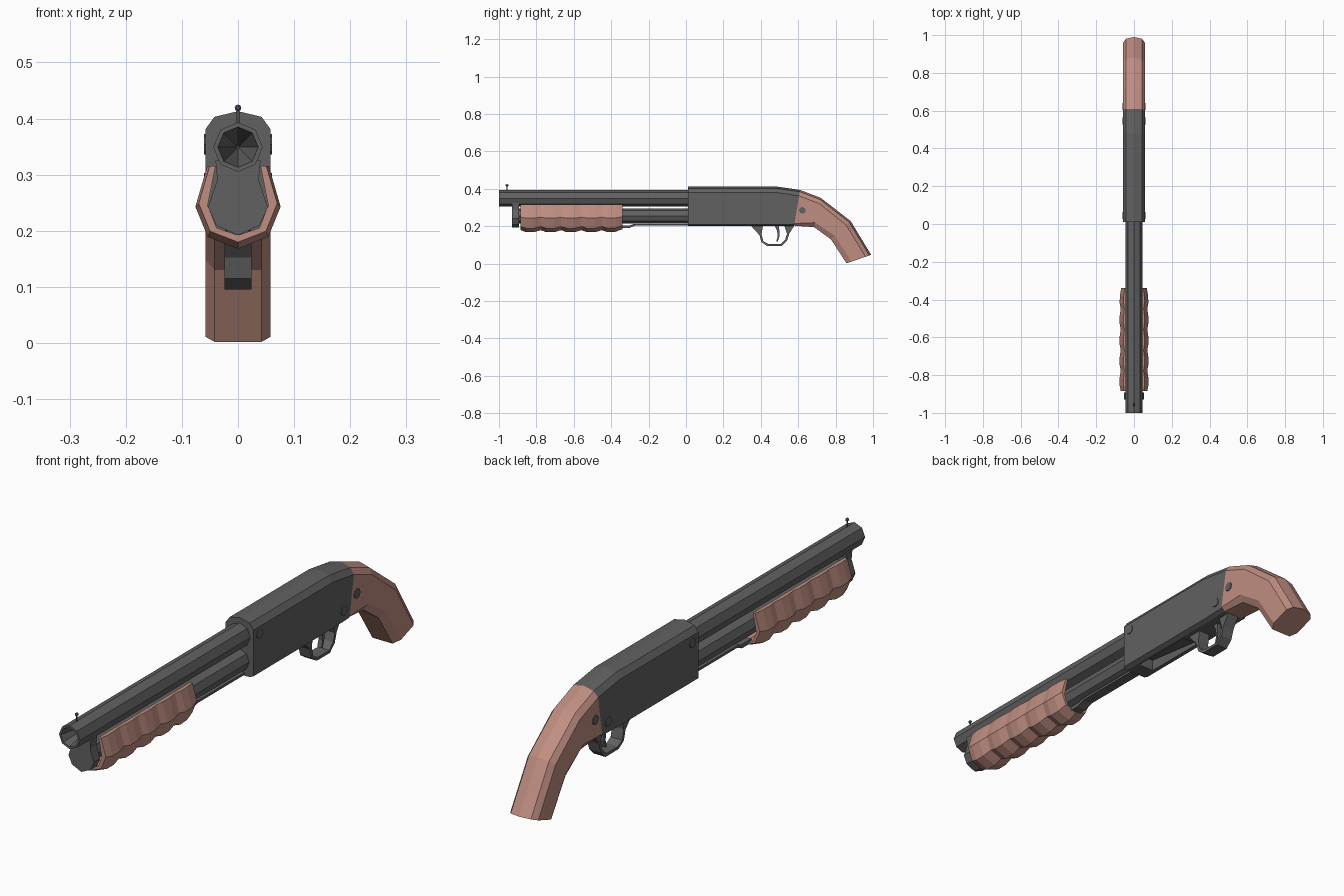
import bpy, bmesh, math
from mathutils import Vector

if "Cube" in bpy.data.objects:
    bpy.data.objects.remove(bpy.data.objects["Cube"])


def material(name, rgb):
    m = bpy.data.materials.new(name)
    m.diffuse_color = (*rgb, 1)
    m.use_nodes = True
    m.node_tree.nodes["Principled BSDF"].inputs["Base Color"].default_value = m.diffuse_color
    return m


STEEL = material("dark steel", (0.12, 0.12, 0.12))
WOOD = material("reddish wood", (0.52, 0.27, 0.22))


def loft(name, rings, mat, cap_start=True, cap_end=True):
    """Skin a list of closed rings with equal point counts."""
    bm = bmesh.new()
    vs = [[bm.verts.new(p) for p in r] for r in rings]
    n = len(rings[0])
    for a, b in zip(vs, vs[1:]):
        for i in range(n):
            j = (i + 1) % n
            bm.faces.new((a[i], a[j], b[j], b[i]))
    if cap_start:
        bm.faces.new(vs[0][::-1])
    if cap_end:
        bm.faces.new(vs[-1])
    bmesh.ops.recalc_face_normals(bm, faces=bm.faces)
    me = bpy.data.meshes.new(name)
    bm.to_mesh(me)
    bm.free()
    me.materials.append(mat)
    ob = bpy.data.objects.new(name, me)
    bpy.context.collection.objects.link(ob)
    return ob


def ring_y(r, y, z, n=8):
    """Circle around the y axis with a vertex on top."""
    return [(r * math.sin(2 * math.pi * i / n), y, z + r * math.cos(2 * math.pi * i / n)) for i in range(n)]


def prism_x(name, yz, half, mat):
    """Side profile extruded across x."""
    return loft(name, [[(x, y, z) for y, z in yz] for x in (-half, half)], mat)


def slab(top, bottom, low):
    """Chamfered body section between a top and a bottom (y, z) point."""
    t, b = Vector((0, *top)), Vector((0, *bottom))
    d = (b - t).normalized()
    length = (b - t).length
    half = [(0.042, 0.010), (0.058, 0.032), (0.058, length - low), (0.042, length)]
    pts = [(0, 0)] + half + [(-x, s) for x, s in reversed(half)]
    return [Vector((x, 0, 0)) + t + d * s for x, s in pts]


# Receiver, and the curved grip behind it
joint = ((0.61, 0.394), (0.578, 0.203))
receiver = loft("receiver", [slab((0.01, 0.413), (0.01, 0.2), 0.008),
                             slab((0.48, 0.413), (0.48, 0.2), 0.008),
                             slab(*joint, 0.008)], STEEL)
loft("grip", [slab(*joint, 0.012),
              slab((0.72, 0.352), (0.685, 0.195), 0.025),
              slab((0.88, 0.228), (0.775, 0.13), 0.028),
              slab((0.99, 0.047), (0.858, 0.002), 0.028)], WOOD)

# Loading port cut in the underside, with a sloping lifter inside
cutter = prism_x("port_cutter", [(0.07, 0.15), (0.33, 0.15), (0.33, 0.25), (0.07, 0.25)], 0.033, STEEL)
mod = receiver.modifiers.new("port", 'BOOLEAN')
mod.operation = 'DIFFERENCE'
mod.object = cutter
mod.solver = 'EXACT'
bpy.context.view_layer.objects.active = receiver
bpy.ops.object.modifier_apply(modifier="port")
bpy.data.objects.remove(cutter)
prism_x("shell_lifter", [(0.08, 0.236), (0.33, 0.206), (0.33, 0.214), (0.08, 0.244)], 0.024, STEEL)

# Barrel with a tapering bore
BZ = 0.349
loft("barrel", [ring_y(0.002, -0.85, BZ), ring_y(0.036, -1, BZ), ring_y(0.044, -1, BZ),
                ring_y(0.044, 0.02, BZ)], STEEL)

# Bead sight on its post
loft("sight_post", [[(0.003 * math.cos(a), -0.957 + 0.003 * math.sin(a), z)
                     for a in [k * math.pi / 3 for k in range(6)]] for z in (0.385, 0.418)], STEEL)
loft("sight_bead", [ring_y(0.003, -0.964, 0.419), ring_y(0.006, -0.960, 0.419),
                    ring_y(0.006, -0.954, 0.419), ring_y(0.003, -0.950, 0.419)], STEEL)

# Magazine tube, and the end cap that joins it to the barrel
loft("magazine_tube", [ring_y(0.04, -0.92, 0.256), ring_y(0.04, 0.02, 0.256)], STEEL)
half = [(0.039, 0.225 - 0.015), (0.053, 0.242), (0.037, 0.29), (0.04, 0.325)]
cap = [(0, 0.192)] + half + [(-x, z) for x, z in reversed(half)]
loft("magazine_cap", [[(x, y, z) for x, z in cap] for y in (-0.93, -0.893)], STEEL)

# Action bar running back from the pump
prism_x("action_bar", [(-0.36, 0.19), (-0.305, 0.19), (-0.272, 0.203), (0.03, 0.203),
                       (0.03, 0.212), (-0.28, 0.212), (-0.30, 0.205), (-0.36, 0.205)], 0.02, STEEL)

# Ribbed pump: U-shaped section swelling in five ribs
outer = [(0.055, 0.315), (0.076, 0.243), (0.054, 0.189), (0, 0.168)]
inner = [(0.040, 0.315), (0.054, 0.245), (0.038, 0.205), (0, 0.192)]


def pump_ring(y, s):
    def grow(p):
        return (p[0] * s, 0.315 + (p[1] - 0.315) * s)
    out = [grow(p) for p in outer]
    u = out + [(-x, z) for x, z in out[-2::-1]]
    u += [(-x, z) for x, z in inner] + inner[-2::-1]
    return [(x, y, z) for x, z in u]


y0, step = -0.885, 0.109
rings = [pump_ring(y0, 0.92)]
for k in range(5):
    last = k == 4
    rings += [pump_ring(y0 + step * (k + 0.28), 1.0),
              pump_ring(y0 + step * (k + 0.65), 0.985 if last else 1.0),
              pump_ring(y0 + step * (k + 1), 0.89 if last else 0.925)]
loft("pump", rings, WOOD)

# Trigger guard bow with its solid webs, and the trigger
prism_x("trigger_guard", [(0.345, 0.205), (0.393, 0.152), (0.403, 0.115), (0.434, 0.095),
                          (0.512, 0.095), (0.54, 0.122), (0.552, 0.16), (0.58, 0.205),
                          (0.525, 0.205), (0.54, 0.16), (0.53, 0.128), (0.508, 0.106),
                          (0.438, 0.106), (0.413, 0.12), (0.404, 0.158), (0.412, 0.205)], 0.024, STEEL)
prism_x("trigger", [(0.47, 0.21), (0.487, 0.175), (0.49, 0.145), (0.483, 0.12), (0.49, 0.118),
                    (0.499, 0.145), (0.499, 0.178), (0.495, 0.21)], 0.009, STEEL)

# Pins through the receiver and the grip
for name, y, z in (("front_pin", 0.045, 0.354), ("rear_pin", 0.545, 0.25), ("grip_pin", 0.622, 0.285)):
    loft(name, [[(x, y + 0.018 * math.sin(k * math.pi / 4), z + 0.018 * math.cos(k * math.pi / 4))
                 for k in range(8)] for x in (-0.061, 0.061)], STEEL)
